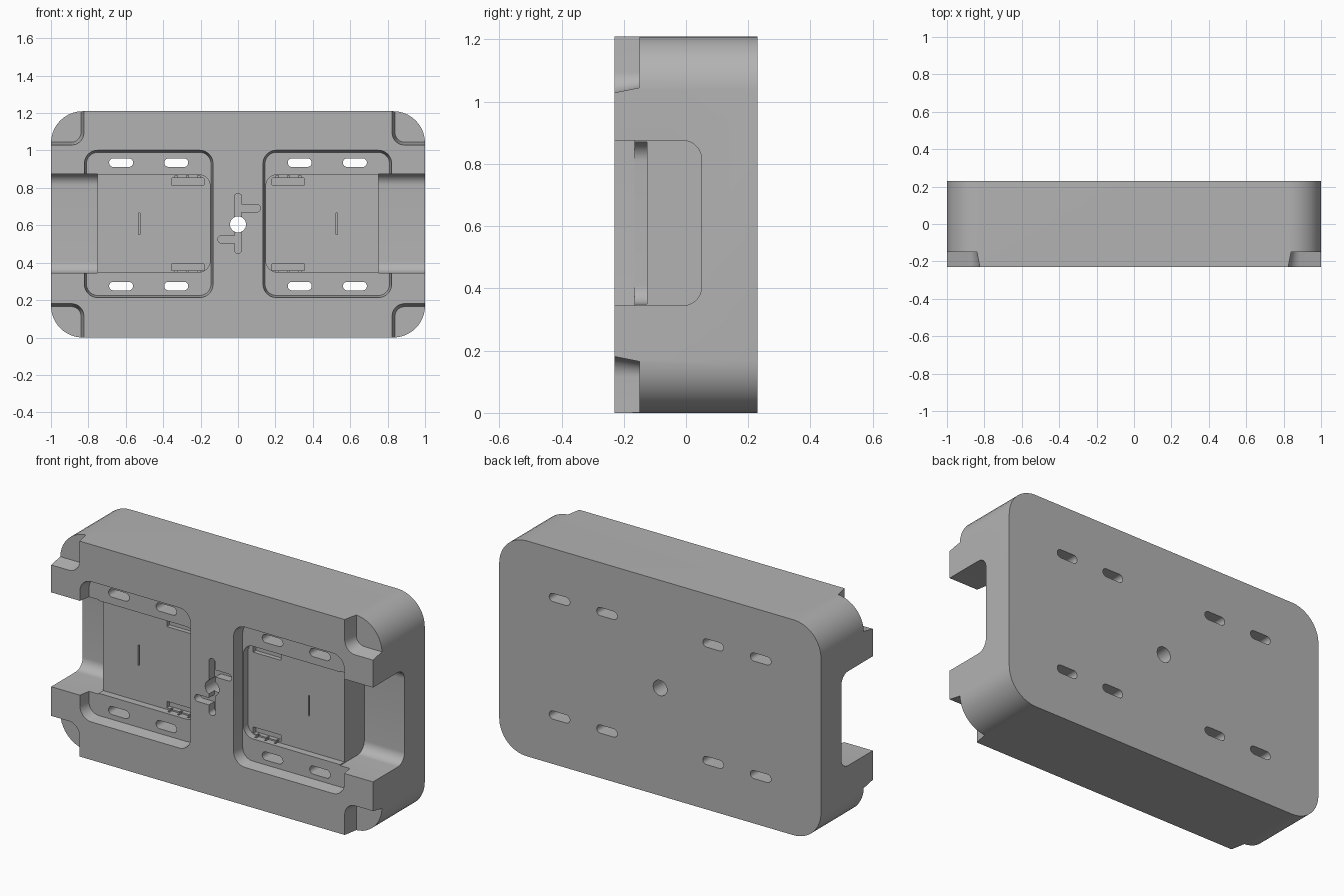
import bpy, bmesh, math

old = bpy.data.objects.get("Cube")
if old:
    bpy.data.objects.remove(old, do_unlink=True)

# Single matt grey
grey = bpy.data.materials.new("matt_grey")
grey.use_nodes = True
color = (0.45, 0.45, 0.45, 1)
grey.diffuse_color = color
grey.node_tree.nodes["Principled BSDF"].inputs["Base Color"].default_value = color

FRONT, BACK, MID = -0.23, 0.23, 0.605


def outline(u0, u1, v0, v1, r, grow=0.0, steps=10):
    """Rounded rectangle, optionally offset outwards."""
    pts = []
    corners = [(u1 - r, v1 - r), (u0 + r, v1 - r), (u0 + r, v0 + r), (u1 - r, v0 + r)]
    for q, (cu, cv) in enumerate(corners):
        for i in range(steps + 1):
            a = (q + i / steps) * math.pi / 2
            pts.append((cu + (r + grow) * math.cos(a), cv + (r + grow) * math.sin(a)))
    return pts


def prism(name, u, v, w, r, draft=0.0, axis="y"):
    """Rounded prism along an axis; draft widens the end at w[0]."""
    u, v = sorted(u), sorted(v)
    r = min(r, (u[1] - u[0]) * 0.499, (v[1] - v[0]) * 0.499)
    bm = bmesh.new()
    rings = []
    for depth, grow in ((w[0], draft), (w[1], 0.0)):
        ring = []
        for a, b in outline(*u, *v, r, grow):
            ring.append(bm.verts.new((a, depth, b) if axis == "y" else (depth, a, b)))
        rings.append(ring)
        bm.faces.new(ring)
    n = len(rings[0])
    for i in range(n):
        j = (i + 1) % n
        bm.faces.new((rings[0][i], rings[0][j], rings[1][j], rings[1][i]))
    bmesh.ops.recalc_face_normals(bm, faces=bm.faces)
    mesh = bpy.data.meshes.new(name)
    bm.to_mesh(mesh)
    bm.free()
    mesh.materials.append(grey)
    ob = bpy.data.objects.new(name, mesh)
    bpy.context.collection.objects.link(ob)
    return ob


# Rounded main block
body = prism("housing_block", (-1, 1), (0, 2 * MID), (FRONT, BACK), 0.17)


def cut(u, v, w, r, draft=0.0, axis="y"):
    cutter = prism("cutter", u, v, w, r, draft, axis)
    cutter.hide_render = True
    bpy.context.view_layer.objects.active = body
    mod = body.modifiers.new("cut", "BOOLEAN")
    mod.operation = "DIFFERENCE"
    mod.solver = "EXACT"
    mod.object = cutter
    bpy.ops.object.modifier_apply(modifier=mod.name)
    bpy.data.objects.remove(cutter, do_unlink=True)


LEDGE, FLOOR = -0.165, -0.125

for s in (-1, 1):
    # Stepped pocket: ledge, inner recess, and deep open channel at the side
    cut((s * 0.145, s * 0.81), (0.225, 0.99), (FRONT - 0.02, LEDGE), 0.06, 0.015)
    cut((s * 0.149, s * 0.85), (0.35, 0.87), (LEDGE - 0.02, FLOOR), 0.06)
    cut((-0.4, 0.05), (0.345, 0.875), (s * 0.75, s * 1.1), 0.06, axis="x")
    # Thin mark in the recess floor
    cut((s * 0.525, s * 0.533), (0.55, 0.665), (FLOOR - 0.02, FLOOR + 0.02), 0.001)

    for t in (-1, 1):
        # Lowered corner
        cut((s * 0.84, s * 1.3), (MID + t * 0.44, MID + t * 0.9),
            (FRONT - 0.02, -0.15), 0.05, 0.02)
        # Through slots in the ledge
        for x in (0.33, 0.625):
            z = MID + t * 0.33
            cut((s * x - 0.064, s * x + 0.064), (z - 0.023, z + 0.023), (-0.4, 0.4), 0.023)
        # Clip groove with three short notches
        cut((s * 0.182, s * 0.355), (MID + t * 0.21, MID + t * 0.247),
            (FLOOR - 0.02, FLOOR + 0.025), 0.003)
        for x in (0.21, 0.27, 0.33):
            cut((s * x - 0.006, s * x + 0.006), (MID + t * 0.24, MID + t * 0.262),
                (FLOOR - 0.02, FLOOR + 0.015), 0.002)

# Keyhole grooves around the central hole
cut((-0.02, 0.02), (0.45, 0.77), (FRONT - 0.02, FRONT + 0.05), 0.02)
cut((0.0, 0.121), (0.672, 0.711), (FRONT - 0.02, FRONT + 0.048), 0.019)
cut((-0.108, 0.0), (0.505, 0.544), (FRONT - 0.02, FRONT + 0.048), 0.019)
cut((-0.043, 0.043), (MID - 0.043, MID + 0.043), (-0.4, 0.4), 0.043)

# Smooth rounded walls, sharp rims
bpy.ops.object.select_all(action="DESELECT")
body.select_set(True)
bpy.context.view_layer.objects.active = body
bpy.ops.object.shade_smooth_by_angle(angle=math.radians(25))
